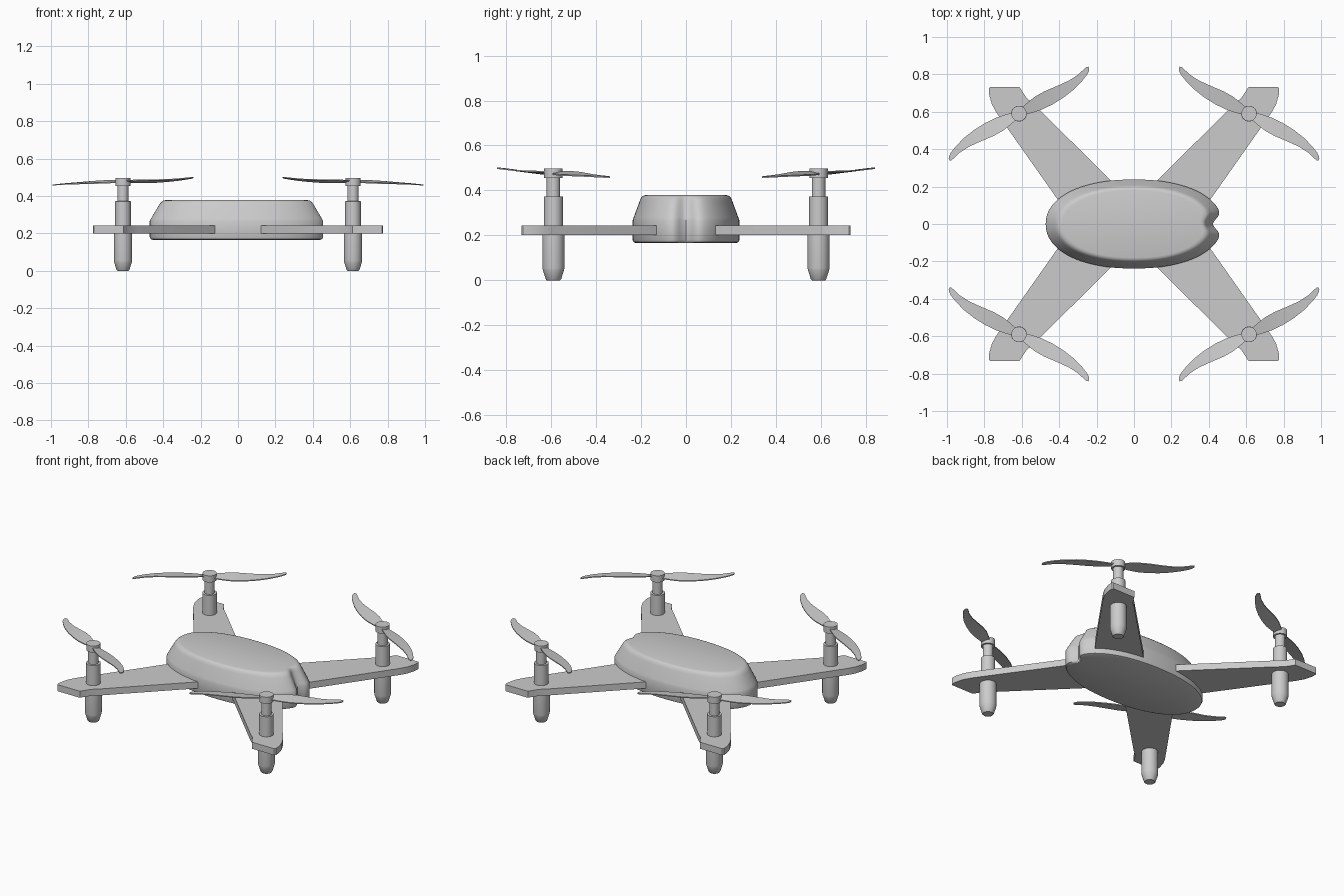
import bpy, bmesh, math

if "Cube" in bpy.data.objects:
    bpy.data.objects.remove(bpy.data.objects["Cube"])


def finish(name, bm, angle=35):
    bmesh.ops.recalc_face_normals(bm, faces=bm.faces[:])
    me = bpy.data.meshes.new(name)
    bm.to_mesh(me)
    bm.free()
    ob = bpy.data.objects.new(name, me)
    bpy.context.collection.objects.link(ob)
    bpy.ops.object.select_all(action='DESELECT')
    ob.select_set(True)
    bpy.context.view_layer.objects.active = ob
    bpy.ops.object.shade_smooth_by_angle(angle=math.radians(angle))
    return ob


def loft(name, rings, angle=35):
    """Skin a stack of closed rings and cap both ends."""
    bm = bmesh.new()
    rows = [[bm.verts.new(p) for p in r] for r in rings]
    n = len(rows[0])
    for a, b in zip(rows, rows[1:]):
        for i in range(n):
            j = (i + 1) % n
            bm.faces.new((a[i], a[j], b[j], b[i]))
    bm.faces.new(rows[0][::-1])
    bm.faces.new(rows[-1])
    return finish(name, bm, angle)


def body_ring(rx, ry, z, dent, n=128):
    """Full oval with a soft groove at the +x end."""
    pts = []
    for i in range(n):
        t = 2 * math.pi * i / n
        c, s = math.cos(t), math.sin(t)
        x = rx * math.copysign(abs(c) ** 0.92, c)
        y = ry * math.copysign(abs(s) ** 0.92, s)
        if x > 0:
            x -= dent * math.exp(-(y / 0.04) ** 2)
        pts.append((x, y, z))
    return pts


# Body shell: upright lower wall, sloping shoulder, flat top
loft("body", [body_ring(*r) for r in [
    (0.455, 0.222, 0.165, 0.045), (0.467, 0.234, 0.17, 0.05),
    (0.472, 0.238, 0.18, 0.05), (0.472, 0.238, 0.265, 0.05),
    (0.465, 0.233, 0.28, 0.05), (0.422, 0.206, 0.353, 0.038),
    (0.412, 0.2, 0.367, 0.033), (0.398, 0.191, 0.376, 0.028),
    (0.38, 0.18, 0.379, 0.022)]])

# Arm outline, motor profile (radius, z), blade stations (u, low v, high v)
ARM = [(0.02, 0.13), (0.535, 0.64), (0.575, 0.675), (0.612, 0.732), (0.77, 0.732),
       (0.776, 0.725), (0.774, 0.69), (0.76, 0.64), (0.735, 0.595), (0.33, 0.02)]
MOTOR = [(0.03, 0), (0.034, 0.004), (0.047, 0.045), (0.049, 0.055), (0.049, 0.205),
         (0.042, 0.206), (0.042, 0.372), (0.03, 0.373), (0.03, 0.456)]
HUB = [(0.041, 0.455), (0.041, 0.497)]
BLADE = [(0.02, -0.02, 0.018), (0.06, -0.032, 0.026), (0.12, -0.045, 0.034),
         (0.18, -0.05, 0.032), (0.25, -0.049, 0.022), (0.32, -0.04, 0.014),
         (0.38, -0.024, 0.016), (0.42, -0.009, 0.025), (0.438, 0.003, 0.028),
         (0.447, 0.014, 0.024)]
MX, MY = 0.615, 0.59


def lathe(name, profile, cx, cy, n=32):
    ang = [2 * math.pi * i / n for i in range(n)]
    return loft(name, [[(cx + r * math.cos(a), cy + r * math.sin(a), z)
                        for a in ang] for r, z in profile], 30)


def blade(name, sx, sy, sign):
    """Swept, twisted blade; sign picks the inner or outer one of a pair."""
    ca, sa = math.cos(math.radians(31)), math.sin(math.radians(31))
    rings = []
    for u, lo, hi in BLADE:
        twist = 0.22 * (1 - u / 0.55)
        ring = []
        for v, dz in [(lo, -0.003), (hi, -0.003), (hi, 0.003), (lo, 0.003)]:
            x, y = sign * (u * ca - v * sa), sign * (u * sa + v * ca)
            z = 0.478 + sign * 0.1 * u * u + v * twist + dz
            ring.append((sx * (MX - x), sy * (MY + y), z))
        rings.append(ring)
    return loft(name, rings, 40)


# Four mirrored corners: arm, motor with foot, hub and two blades
for sy, end in ((-1, "front"), (1, "back")):
    for sx, side in ((-1, "left"), (1, "right")):
        tag = f"{end}_{side}"
        loft("arm_" + tag, [[(sx * x, sy * y, z) for x, y in ARM]
                            for z in (0.201, 0.243)], 30)
        lathe("motor_" + tag, MOTOR, sx * MX, sy * MY)
        lathe("hub_" + tag, HUB, sx * MX, sy * MY)
        blade("inner_blade_" + tag, sx, sy, 1)
        blade("outer_blade_" + tag, sx, sy, -1)
